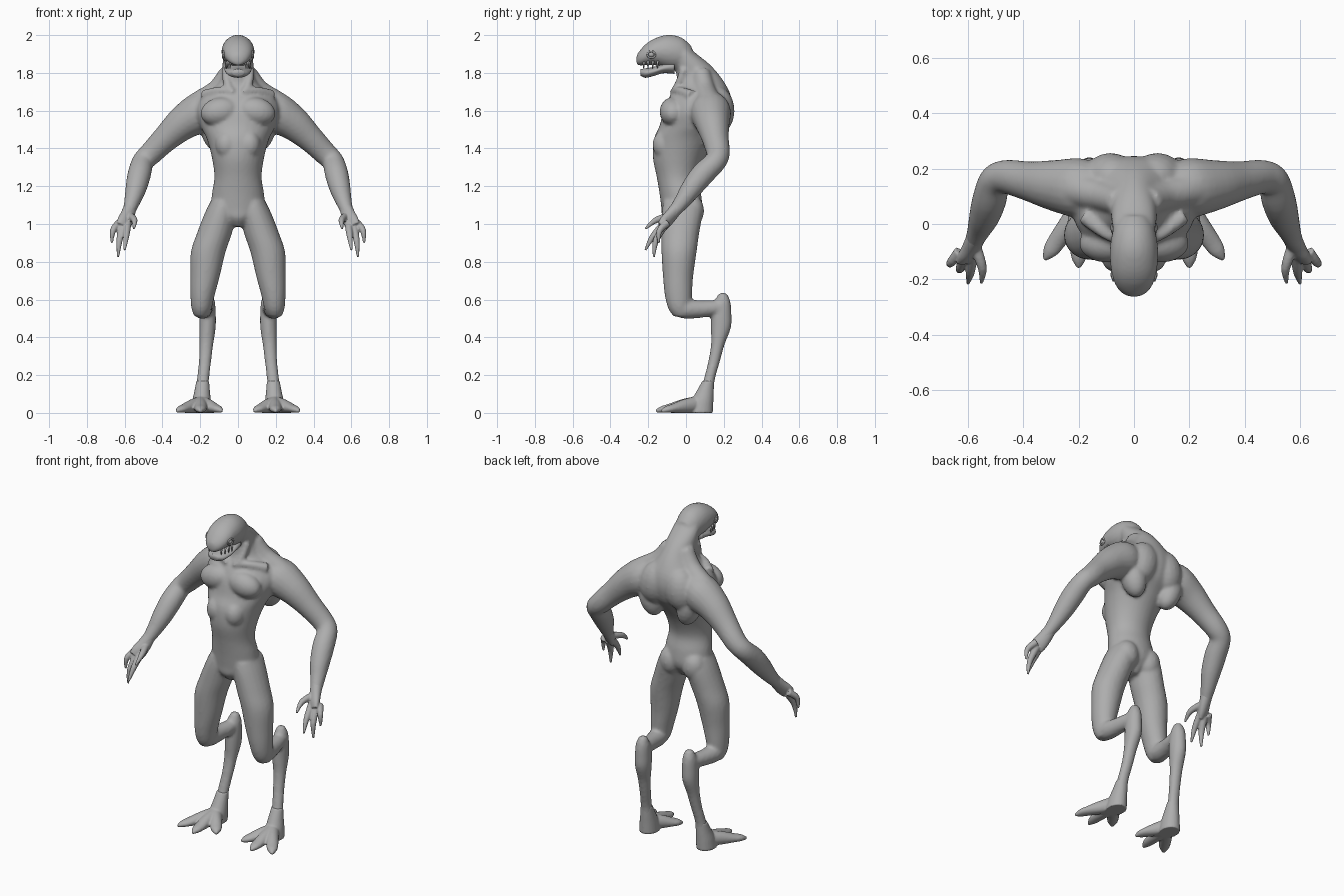
import bpy, bmesh, math
from mathutils import Vector, Matrix

skin = bpy.data.materials.new("grey_skin")
skin.diffuse_color = (0.42, 0.42, 0.42, 1)


def catmull(a, b, c, d, t):
    return [0.5 * (2 * q + (r - p) * t + (2 * p - 5 * q + 4 * r - s) * t * t
                   + (3 * q - p - 3 * r + s) * t ** 3) for p, q, r, s in zip(a, b, c, d)]


def loft(bm, rows, side=1, normal=None, ref=(0, 1, 0), n=20, steps=4):
    """Smooth tube through rows of (x, y, z, radius_u, radius_v)."""
    rows = [r if len(r) == 5 else (*r, r[3]) for r in rows]
    ext = [rows[0]] + rows + [rows[-1]]
    pts = [catmull(*ext[i:i + 4], k / steps) for i in range(len(rows) - 1) for k in range(steps)]
    pts.append(list(rows[-1]))
    rings = []
    for i, p in enumerate(pts):
        if normal:
            t = Vector(normal)
        else:
            t = Vector(pts[min(i + 1, len(pts) - 1)][:3]) - Vector(pts[max(i - 1, 0)][:3])
            t.normalize()
        u = t.cross(Vector(ref)).normalized()
        v = t.cross(u)
        ring = []
        for k in range(n):
            a = math.tau * k / n
            co = Vector(p[:3]) + u * math.cos(a) * max(p[3], .002) + v * math.sin(a) * max(p[4], .002)
            ring.append(bm.verts.new((co.x * side, co.y, max(co.z, 0))))
        rings.append(ring)
    for a, b in zip(rings, rings[1:]):
        for k in range(n):
            bm.faces.new((a[k], a[(k + 1) % n], b[(k + 1) % n], b[k]))
    bm.faces.new(rings[0])
    bm.faces.new(rings[-1])


def blob(bm, loc, size, side=1, tilt=0):
    m = Matrix.Translation((loc[0] * side, *loc[1:])) @ Matrix.Rotation(tilt * side, 4, 'Y')
    bmesh.ops.create_uvsphere(bm, u_segments=20, v_segments=12, radius=1,
                              matrix=m @ Matrix.Diagonal((*size, 1)))


def finish(bm, name, voxel=0, smooth=4, mirror=False):
    bmesh.ops.recalc_face_normals(bm, faces=bm.faces)
    for f in bm.faces:
        f.smooth = True
    me = bpy.data.meshes.new(name)
    bm.to_mesh(me)
    bm.free()
    me.materials.append(skin)
    ob = bpy.data.objects.new(name, me)
    bpy.context.collection.objects.link(ob)
    if voxel:
        r = ob.modifiers.new("fuse", 'REMESH')
        r.mode, r.voxel_size, r.use_smooth_shade = 'VOXEL', voxel, True
        s = ob.modifiers.new("soften", 'SMOOTH')
        s.factor, s.iterations = 0.5, smooth
    if mirror:
        ob.modifiers.new("mirror", 'MIRROR')
    return ob


# ---- body: torso and neck, as (z, half width, front y, back y)
bm = bmesh.new()
torso = [(.985, .03, -.09, .02), (1.03, .09, -.125, .06), (1.08, .14, -.13, .085),
         (1.16, .138, -.14, .08), (1.25, .125, -.155, .065), (1.35, .138, -.175, .10),
         (1.45, .165, -.17, .165), (1.52, .20, -.14, .22), (1.60, .225, -.12, .245),
         (1.67, .20, -.09, .24), (1.73, .125, -.055, .215), (1.79, .088, -.05, .175),
         (1.85, .082, -.07, .12), (1.91, .075, -.08, .045), (1.95, .06, -.09, .01)]
loft(bm, [(0, (f + b) / 2, z, w, (b - f) / 2) for z, w, f, b in torso], normal=(0, 0, 1), n=32)

# skull, as (y, half width, bottom z, top z)
skull = [(.03, .045, 1.86, 1.94), (-.02, .075, 1.82, 1.985), (-.09, .087, 1.82, 2.002),
         (-.16, .084, 1.84, 1.985), (-.21, .072, 1.842, 1.955), (-.245, .05, 1.838, 1.918),
         (-.262, .02, 1.845, 1.892)]
loft(bm, [(0, y, (a + b) / 2, w, (b - a) / 2) for y, w, a, b in skull],
     normal=(0, 1, 0), ref=(0, 0, 1), n=28)

for s in (1, -1):
    # arm: shoulder, elbow, wrist
    loft(bm, [(.13, .12, 1.625, .09), (.20, .13, 1.59, .108), (.29, .14, 1.535, .092),
              (.38, .155, 1.455, .072), (.46, .17, 1.375, .062), (.503, .155, 1.33, .058),
              (.522, .09, 1.265, .062), (.54, .03, 1.19, .056), (.56, -.02, 1.12, .043),
              (.577, -.06, 1.07, .034), (.59, -.09, 1.035, .03)], s)
    # thigh down to the bent knee
    loft(bm, [(.075, -.02, 1.12, .07, .10), (.09, -.02, 1.06, .085, .108),
              (.125, -.03, .95, .093, .10), (.158, -.037, .85, .092, .093),
              (.175, -.042, .72, .078, .08), (.188, -.04, .62, .064, .072),
              (.193, -.033, .55, .053, .06), (.195, -.02, .51, .035, .045)], s, normal=(0, 0, 1))
    # backward shank and hock
    loft(bm, [(.192, -.05, .56, .045), (.19, .0, .55, .052), (.18, .08, .55, .046),
              (.168, .15, .555, .042), (.162, .20, .56, .036)], s, ref=(0, 0, 1))
    # long lower leg
    loft(bm, [(.158, .195, .635, .02, .02), (.16, .193, .59, .038, .042),
              (.161, .187, .52, .044, .054), (.162, .185, .45, .044, .053),
              (.168, .168, .36, .037, .036), (.175, .148, .27, .033, .031),
              (.186, .122, .17, .033, .03), (.19, .105, .08, .04, .04)], s, normal=(0, 0, 1))
    # muscle masses: chest, upper back, buttock, neck slope, ribs
    blob(bm, (.095, -.07, 1.595), (.105, .07, .075), s, .2)
    blob(bm, (.085, .165, 1.60), (.10, .092, .13), s, -.2)
    blob(bm, (.13, .15, 1.50), (.07, .075, .12), s, .25)
    blob(bm, (.078, .03, 1.07), (.07, .066, .085), s)
    blob(bm, (.06, -.115, 1.42), (.06, .062, .075), s)
    loft(bm, [(.05, .08, 1.80, .05), (.11, .10, 1.71, .055), (.21, .125, 1.635, .065),
              (.27, .13, 1.58, .07)], s)
    # neck tendon and collar bone
    loft(bm, [(.065, -.01, 1.82, .022), (.06, -.03, 1.76, .022), (.04, -.065, 1.70, .018)], s)
    loft(bm, [(.02, -.07, 1.70, .018), (.10, -.035, 1.705, .022), (.18, .03, 1.68, .03)], s)
finish(bm, "body", .0095, 5)

# ---- hands: palm, three long fingers and a thumb
bm = bmesh.new()
loft(bm, [(.57, -.045, 1.09, .034), (.585, -.08, 1.045, .04, .03), (.60, -.11, 1.01, .044, .026),
          (.61, -.13, .985, .04, .018)], ref=(.5, .8, -.2))
fingers = [((.585, -.115, 1.0), (.592, -.175, .935), (.60, -.215, .862)),
           ((.612, -.115, .99), (.628, -.16, .91), (.635, -.17, .825)),
           ((.63, -.10, 1.005), (.662, -.14, .965), (.668, -.145, .90)),
           ((.57, -.09, 1.04), (.548, -.16, 1.02), (.552, -.215, .975))]
for a, b, c in fingers:
    loft(bm, [(*a, .021), (*b, .0165), (*c, .006)], ref=(1, 0, 0), n=12)
finish(bm, "hands", .005, 2, True)

# ---- feet: ankle block and three splayed pointed toes
bm = bmesh.new()
loft(bm, [(.187, .118, .17, .034, .031), (.19, .10, .11, .042, .047), (.193, .085, .06, .05, .06),
          (.195, .075, .0, .055, .068)], normal=(0, 0, 1))
for tip in ((.325, -.13), (.20, -.16), (.085, -.09)):
    x, y = tip[0] - .195, tip[1] - .06
    loft(bm, [(.195, .06, .045, .04, .045)] +
         [(.195 + x * t, .06 + y * t, z, w, h) for t, z, w, h in
          ((.35, .035, .036, .038), (.68, .024, .033, .024), (.85, .018, .026, .018),
           (1, .009, .006, .008))], ref=(0, 0, 1), n=16)
finish(bm, "feet", .006, 3, True)

# ---- lower jaw
bm = bmesh.new()
jaw = [(-.06, .065, 1.795, 1.87), (-.12, .073, 1.798, 1.85), (-.17, .068, 1.784, 1.832),
       (-.215, .054, 1.774, 1.824), (-.24, .03, 1.785, 1.82)]
loft(bm, [(0, y, (a + b) / 2, w, (b - a) / 2) for y, w, a, b in jaw],
     normal=(0, 1, 0), ref=(0, 0, 1), n=24)
finish(bm, "lower_jaw")

# ---- small pointed teeth along the mouth
bm = bmesh.new()
for x, y in ((.064, -.15), (.06, -.175), (.053, -.20), (.042, -.222)):
    loft(bm, [(x, y, 1.862, .007), (x, y - .002, 1.822, .002)], n=8, steps=1)
finish(bm, "teeth", mirror=True)

# ---- eyes with a raised lid ring
bm = bmesh.new()
blob(bm, (.073, -.183, 1.897), (.012, .016, .014))
ring = [(.079 - .25 * max(0, -math.cos(a)) * .02, -.183 + .021 * math.cos(a),
         1.897 + .018 * math.sin(a), .005) for a in (math.tau * k / 12 for k in range(13))]
loft(bm, ring, ref=(1, 0, 0), n=8, steps=1)
finish(bm, "eyes", mirror=True)
